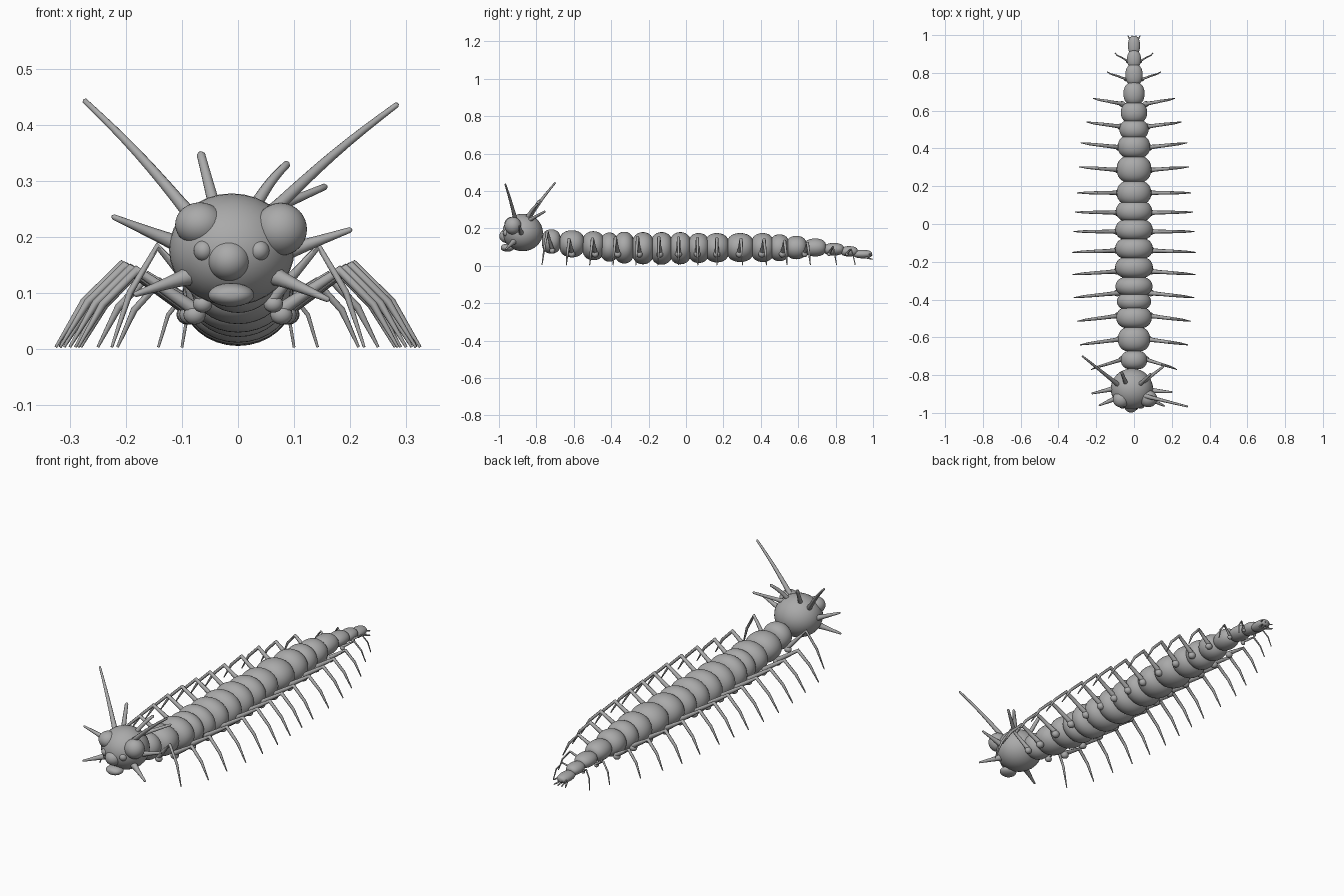
import bpy, bmesh, math
from mathutils import Vector

cube = bpy.data.objects.get("Cube")
if cube:
    bpy.data.objects.remove(cube)

GREY = (0.4, 0.4, 0.4, 1)
grey = bpy.data.materials.new("plain grey")
grey.use_nodes = True
grey.diffuse_color = GREY
grey.node_tree.nodes["Principled BSDF"].inputs["Base Color"].default_value = GREY


def ball(name, centre, radii, square=1.0, segs=32, rings=20):
    """Ellipsoid along y; square below 1 swells it into a barrel."""
    bm = bmesh.new()
    bmesh.ops.create_uvsphere(bm, u_segments=segs, v_segments=rings, radius=1)
    for v in bm.verts:
        x, y, z = v.co.x, v.co.z, v.co.y
        ring = math.hypot(x, z)
        k = ring ** square / ring if ring > 1e-4 else 1
        v.co = (x * k * radii[0], y * radii[1], z * k * radii[2])
    bmesh.ops.recalc_face_normals(bm, faces=bm.faces)
    for f in bm.faces:
        f.smooth = True
    mesh = bpy.data.meshes.new(name)
    bm.to_mesh(mesh)
    bm.free()
    mesh.materials.append(grey)
    ob = bpy.data.objects.new(name, mesh)
    ob.location = centre
    bpy.context.collection.objects.link(ob)
    return ob


def limbs(name, paths):
    """Tapered round tubes, one for each list of (point, radius)."""
    cu = bpy.data.curves.new(name, "CURVE")
    cu.dimensions = "3D"
    cu.bevel_depth = 1
    cu.bevel_resolution = 2
    cu.use_fill_caps = True
    for path in paths:
        sp = cu.splines.new("POLY")
        sp.points.add(len(path) - 1)
        for p, (co, r) in zip(sp.points, path):
            p.co = (*co, 1)
            p.radius = r
    cu.materials.append(grey)
    ob = bpy.data.objects.new(name, cu)
    bpy.context.collection.objects.link(ob)
    bpy.ops.object.select_all(action="DESELECT")
    ob.select_set(True)
    bpy.context.view_layer.objects.active = ob
    bpy.ops.object.convert(target="MESH")
    bpy.ops.object.shade_smooth_by_angle(angle=math.radians(50))


def spike(base, tip, r0, r1, bend=0.0):
    """Path from base to tip, bowed upwards by bend, with a rounded end."""
    a, b = Vector(base), Vector(tip)
    path = []
    for i in range(9):
        t = i / 8
        p = a.lerp(b, t) + Vector((0, 0, bend * math.sin(math.pi * t)))
        path.append((p, r0 + (r1 - r0) * t ** 0.7))
    path.append((b + (b - a).normalized() * r1 * 0.7, r1 * 0.4))
    return path


# Body segments: y, half width, bottom, top
SEGMENTS = [
    (-.72, .070, .065, .195), (-.61, .086, .045, .19), (-.495, .094, .03, .185),
    (-.41, .090, .022, .178), (-.33, .098, .012, .182), (-.23, .100, .008, .18),
    (-.13, .100, .006, .18), (-.03, .099, .008, .18), (.068, .096, .015, .175),
    (.165, .092, .018, .175), (.29, .092, .02, .175), (.41, .086, .02, .175),
    (.50, .077, .025, .168), (.59, .070, .035, .16), (.69, .056, .05, .146),
    (.79, .046, .055, .122), (.872, .037, .05, .105), (.945, .032, .04, .085)]
for i, (y, w, lo, hi) in enumerate(SEGMENTS):
    prev = SEGMENTS[max(i - 1, 0)][0]
    nxt = SEGMENTS[min(i + 1, len(SEGMENTS) - 1)][0]
    half = (nxt - prev) / 4 if prev < y < nxt else .042
    ball(f"body_segment_{i + 1}", (0, y, (lo + hi) / 2),
         (w, half * 1.18, (hi - lo) / 2), .62)

# Walking legs: hip y, foot x, foot y
LEGS = [
    (-.715, .225, -.77), (-.61, .285, -.64), (-.485, .30, -.515), (-.365, .317, -.39),
    (-.25, .325, -.268), (-.14, .325, -.15), (-.04, .318, -.04), (.06, .31, .063),
    (.165, .30, .165), (.285, .29, .303), (.405, .28, .43), (.515, .25, .54),
    (.635, .215, .665), (.765, .142, .805), (.86, .1, .905)]


def nearest(y):
    return min(SEGMENTS, key=lambda s: abs(s[0] - y))


for i, (y, fx, fy) in enumerate(LEGS):
    seg = nearest(y)
    small = min(1, seg[1] / .08)
    hip_x = seg[1] * .9
    hip_z = .085 if i == 0 else .066
    knee_x = hip_x + (fx - hip_x) * .5
    knee_z = hip_z + (fx - hip_x) * .36 + (.04 if i == 0 else 0)
    paths = []
    for side in (-1, 1):
        hip = Vector((side * hip_x * .9, y, hip_z))
        knee = Vector((side * knee_x, (y + fy) / 2, knee_z))
        foot = Vector((side * fx, fy, .004))
        shin = knee.lerp(foot, .5) + Vector((side * .008, 0, .008))
        paths.append([(hip, .013 * small), (hip.lerp(knee, .5), .010 * small),
                      (knee, .009 * small), (shin, .007 * small),
                      (foot, .0025)])
        name = "left" if side > 0 else "right"
        ball(f"{name}_hip_{i + 1}", (side * hip_x, y, hip_z - .004),
             (.020 * small, .018 * small, .018 * small), 1, 16, 10)
    limbs(f"leg_pair_{i + 1}", paths)

# Tail bristles
limbs("tail_bristles", [
    spike((x * .6, .96, z + .01), (x * 1.3, .996, z), .006, .003)
    for x in (-.024, -.008, .008, .024) for z in (.035, .058)])

# Head and face
ball("head", (-.011, -.873, .178), (.112, .108, .1))
ball("right_eye", (-.068, -.928, .223), (.044, .043, .039))
ball("left_eye", (.076, -.925, .214), (.047, .045, .047))
ball("nose", (-.016, -.958, .159), (.038, .040, .037))
ball("right_cheek", (-.061, -.958, .176), (.018, .02, .019))
ball("left_cheek", (.037, -.958, .176), (.019, .02, .019))
ball("mouth", (-.012, -.955, .097), (.041, .035, .021), .8)

# Antennae and head spines
limbs("antennae", [
    spike((-.085, -.85, .24), (-.273, -.70, .443), .013, .005, .008),
    spike((.055, -.91, .24), (.283, -.966, .436), .013, .005, .008)])
limbs("horns", [
    spike((-.042, -.845, .255), (-.066, -.785, .347), .012, .008),
    spike((.03, -.85, .255), (.087, -.795, .33), .012, .007, .006),
    spike((.05, -.835, .245), (.155, -.755, .29), .012, .006)])
limbs("side_spines", [
    spike((-.10, -.87, .185), (-.222, -.897, .236), .017, .005),
    spike((.08, -.88, .172), (.2, -.89, .213), .017, .005),
    spike((-.09, -.92, .13), (-.183, -.96, .098), .017, .005),
    spike((.068, -.92, .13), (.160, -.963, .089), .017, .005)])
